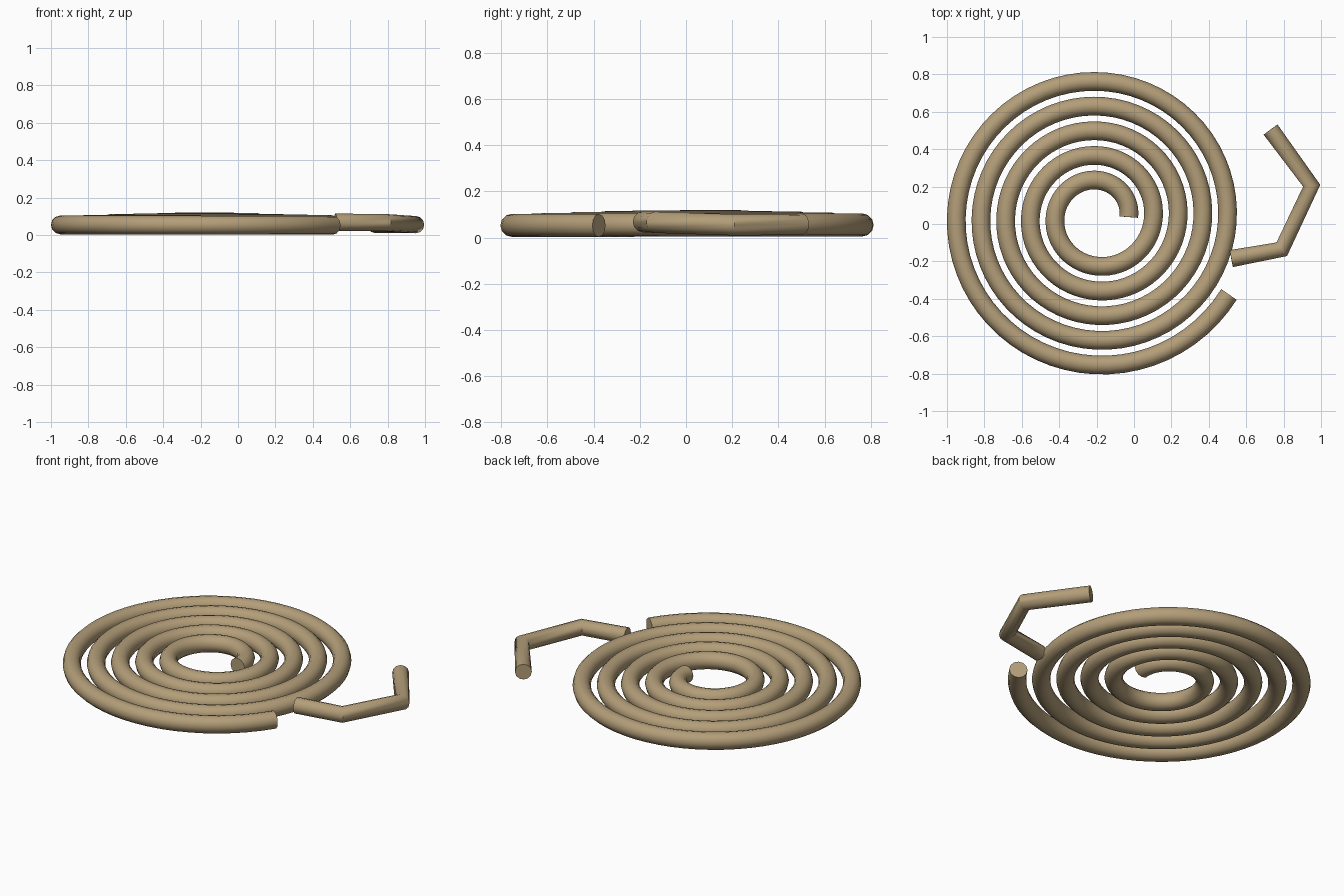
import bpy
import math
from mathutils import Vector

cube = bpy.data.objects.get("Cube")
if cube:
    bpy.data.objects.remove(cube, do_unlink=True)

# Tan pressed-powder material
tan = bpy.data.materials.new("tan")
tan.use_nodes = True
colour = (0.45, 0.34, 0.19, 1)
tan.diffuse_color = colour
tan.node_tree.nodes["Principled BSDF"].inputs["Base Color"].default_value = colour


def tube(name, points, radius):
    """Capped round tube swept along a list of points."""
    curve = bpy.data.curves.new(name, "CURVE")
    curve.dimensions = "3D"
    curve.twist_mode = "Z_UP"
    curve.bevel_depth = radius
    curve.bevel_resolution = 4
    curve.use_fill_caps = True
    spline = curve.splines.new("POLY")
    spline.points.add(len(points) - 1)
    for p, co in zip(spline.points, points):
        p.co = (*co, 1)
    obj = bpy.data.objects.new(name, curve)
    bpy.context.collection.objects.link(obj)
    bpy.ops.object.select_all(action="DESELECT")
    obj.select_set(True)
    bpy.context.view_layer.objects.active = obj
    bpy.ops.object.convert(target="MESH")
    obj = bpy.context.object
    obj.name = name
    obj.data.materials.clear()
    obj.data.materials.append(tan)
    bpy.ops.object.shade_smooth_by_angle(angle=math.radians(50))
    return obj


# Spiral coil, its middle sitting slightly higher than its rim
CENTRE = Vector((-0.192, 0.037, 0))
TURNS, PITCH, INNER = 4.915, 0.132, 0.164
STEPS = 320
path = []
for i in range(STEPS + 1):
    t = i / STEPS
    angle = t * TURNS * math.tau
    r = INNER + PITCH * TURNS * t
    path.append(CENTRE + Vector((r * math.cos(angle), r * math.sin(angle), 0.07 - 0.018 * t)))
tube("spiral_coil", path, 0.05)

# Bent stand touching the outer turn
tube("bent_stand", [(0.52, -0.185, 0.068), (0.79, -0.135, 0.066),
                    (0.95, 0.205, 0.055), (0.73, 0.505, 0.057)], 0.046)
